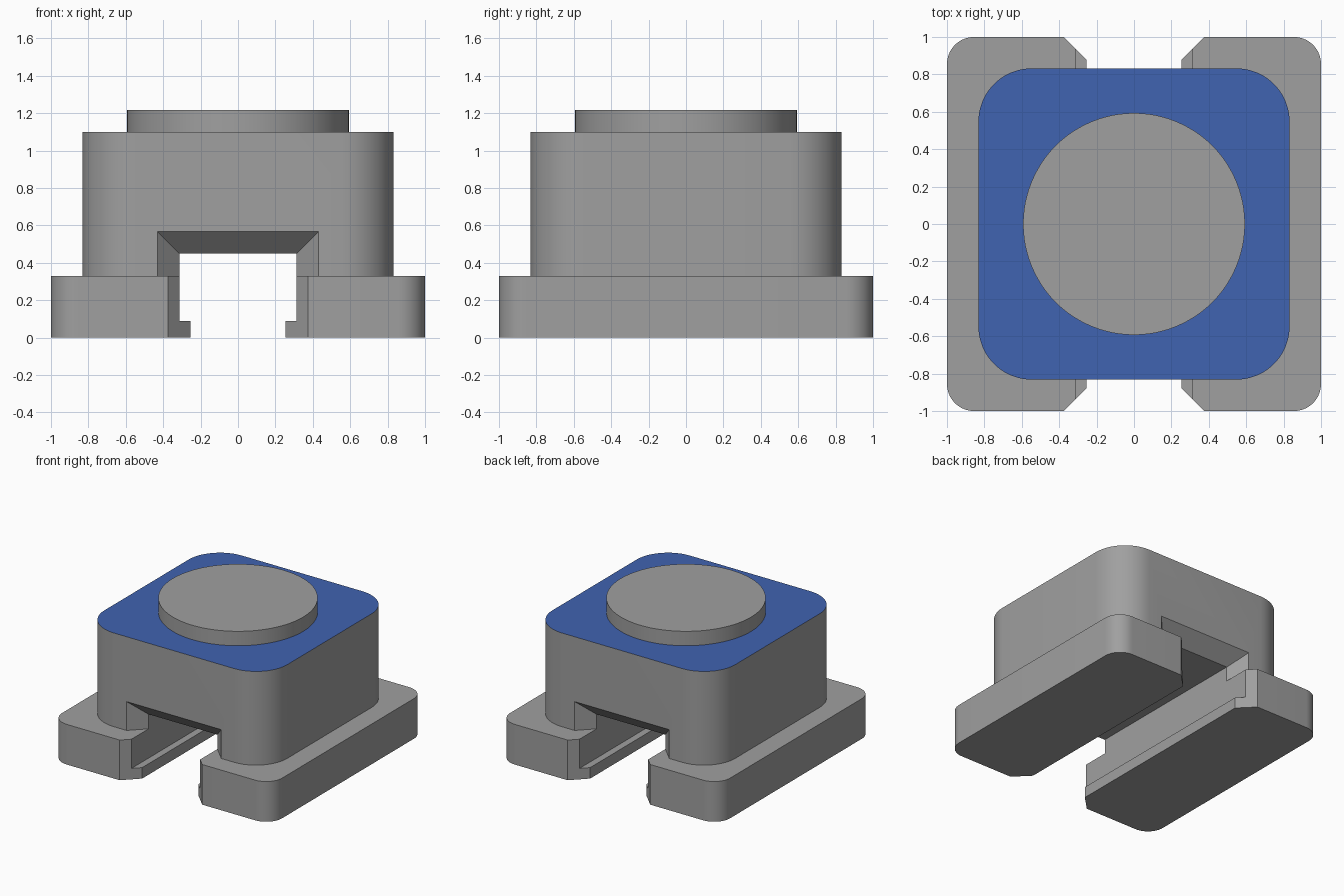
import bpy, bmesh, math

if "Cube" in bpy.data.objects:
    bpy.data.objects.remove(bpy.data.objects["Cube"])


def material(name, color):
    m = bpy.data.materials.new(name)
    m.diffuse_color = (*color, 1)
    m.use_nodes = True
    m.node_tree.nodes["Principled BSDF"].inputs["Base Color"].default_value = m.diffuse_color
    return m


GREY = material("grey", (0.35, 0.35, 0.35))
BLUE = material("blue", (0.051, 0.125, 0.44))


def make(name, bm):
    bmesh.ops.recalc_face_normals(bm, faces=bm.faces)
    mesh = bpy.data.meshes.new(name)
    bm.to_mesh(mesh)
    bm.free()
    mesh.materials.append(GREY)
    ob = bpy.data.objects.new(name, mesh)
    bpy.context.collection.objects.link(ob)
    return ob


def loft(name, lower, upper):
    """Solid between two matching outlines."""
    bm = bmesh.new()
    a = [bm.verts.new(p) for p in lower]
    b = [bm.verts.new(p) for p in upper]
    bm.faces.new(a)
    bm.faces.new(b)
    n = len(a)
    for i in range(n):
        j = (i + 1) % n
        bm.faces.new((a[i], a[j], b[j], b[i]))
    return make(name, bm)


def prism(name, outline, z0, z1):
    return loft(name, [(x, y, z0) for x, y in outline], [(x, y, z1) for x, y in outline])


def rounded_square(half, radius, steps=12):
    points = []
    for q, (sx, sy) in enumerate([(1, 1), (-1, 1), (-1, -1), (1, -1)]):
        for i in range(steps + 1):
            a = math.pi / 2 * (q + i / steps)
            points.append((sx * (half - radius) + radius * math.cos(a),
                           sy * (half - radius) + radius * math.sin(a)))
    return points


def combine(target, other, operation):
    mod = target.modifiers.new(operation, 'BOOLEAN')
    mod.operation, mod.solver, mod.object = operation, 'EXACT', other
    bpy.context.view_layer.objects.active = target
    bpy.ops.object.modifier_apply(modifier=mod.name)
    bpy.data.objects.remove(other)


def smooth(ob):
    bpy.ops.object.select_all(action='DESELECT')
    ob.select_set(True)
    bpy.context.view_layer.objects.active = ob
    bpy.ops.object.shade_smooth_by_angle(angle=math.radians(30))


# Foot and upper body as one housing
housing = prism("housing", rounded_square(1, 0.145), 0, 0.33)
combine(housing, prism("body", rounded_square(0.832, 0.285), 0.2, 1.1), 'UNION')

# Channel running front to back, narrower between the lips at the bottom
for half, z0, z1 in [(0.312, 0.09, 0.45), (0.255, -0.1, 0.2)]:
    box = [(-half, -1.2), (half, -1.2), (half, 1.2), (-half, 1.2)]
    combine(housing, prism("channel_cutter", box, z0, z1), 'DIFFERENCE')

# Flared channel mouths at both ends
for s in (-1, 1):
    plan = [(-0.475, s * 1.1), (0.475, s * 1.1), (0.2, s * 0.825), (-0.2, s * 0.825)]
    combine(housing, prism("foot_flare", plan, -0.1, 0.33), 'DIFFERENCE')

    def section(y):
        d = y - 0.832
        w, top = 0.43 + d, 0.567 + d
        return [(-w, s * y, 0.33), (w, s * y, 0.33), (w, s * y, top), (-w, s * y, top)]
    combine(housing, loft("body_flare", section(0.9), section(0.66)), 'DIFFERENCE')

# Blue top face
housing.data.materials.clear()
housing.data.materials.append(GREY)
housing.data.materials.append(BLUE)
for f in housing.data.polygons:
    f.material_index = int(f.normal.z > 0.9 and f.center.z > 1.05)
smooth(housing)

# Round raised button
circle = [(0.593 * math.cos(math.tau * i / 96), 0.593 * math.sin(math.tau * i / 96))
          for i in range(96)]
button = prism("button", circle, 1.1, 1.218)
smooth(button)
